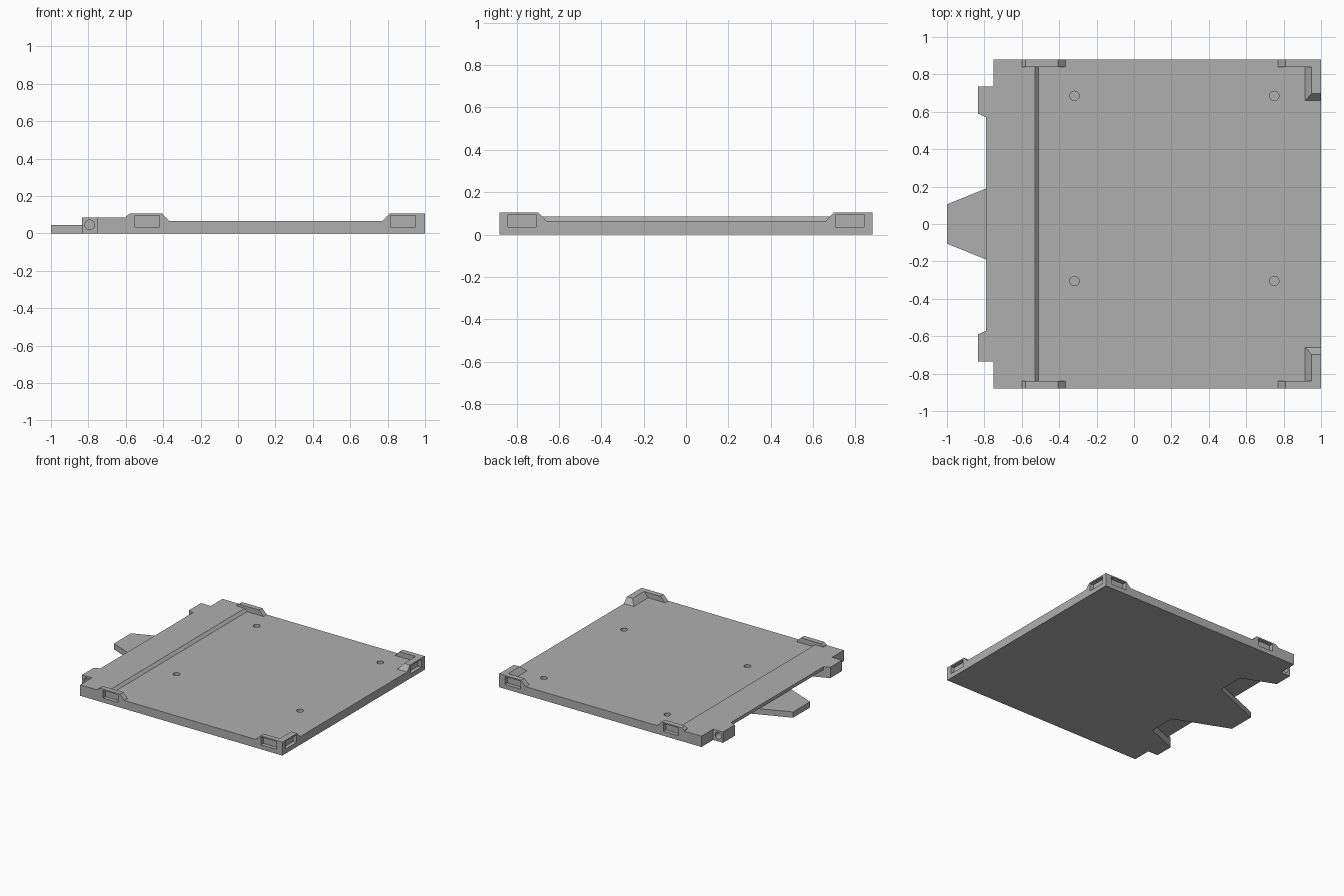
import bpy
import bmesh
import math
from mathutils import Vector

cube = bpy.data.objects.get("Cube")
if cube:
    bpy.data.objects.remove(cube, do_unlink=True)

# One grey plastic for everything
grey = bpy.data.materials.new("grey_plastic")
grey.use_nodes = True
colour = (0.43, 0.43, 0.43, 1)
grey.diffuse_color = colour
grey.node_tree.nodes["Principled BSDF"].inputs["Base Color"].default_value = colour


def finish(name, bm):
    bmesh.ops.recalc_face_normals(bm, faces=bm.faces)
    mesh = bpy.data.meshes.new(name)
    bm.to_mesh(mesh)
    bm.free()
    mesh.materials.append(grey)
    obj = bpy.data.objects.new(name, mesh)
    bpy.context.scene.collection.objects.link(obj)
    return obj


def prism(name, outline, axis, low, high):
    """Extrude a 2D outline along an axis; the outline uses the other two axes in order."""
    def point(p, h):
        c = list(p)
        c.insert("xyz".index(axis), h)
        return Vector(c)
    bm = bmesh.new()
    face = bm.faces.new([bm.verts.new(point(p, low)) for p in outline])
    out = bmesh.ops.extrude_face_region(bm, geom=[face])
    verts = [v for v in out["geom"] if isinstance(v, bmesh.types.BMVert)]
    shift = point((0, 0), high - low)
    bmesh.ops.translate(bm, vec=shift, verts=verts)
    return finish(name, bm)


def rect(a0, a1, b0, b1):
    return [(a0, b0), (a1, b0), (a1, b1), (a0, b1)]


def circle(a, b, r, n=24):
    return [(a + r * math.cos(2 * math.pi * i / n), b + r * math.sin(2 * math.pi * i / n))
            for i in range(n)]


def hull(name, points):
    bm = bmesh.new()
    for p in points:
        bm.verts.new(p)
    bmesh.ops.convex_hull(bm, input=bm.verts)
    return finish(name, bm)


def combine(target, tool, operation):
    mod = target.modifiers.new("combine", "BOOLEAN")
    mod.operation = operation
    mod.solver = "EXACT"
    mod.object = tool
    bpy.context.view_layer.objects.active = target
    bpy.ops.object.modifier_apply(modifier=mod.name)
    bpy.data.objects.remove(tool, do_unlink=True)


HALF = 0.88     # half depth of the plate
FLOOR = 0.065   # height of the main deck
RIM = 0.085     # height of the raised strip
TOP = 0.105     # height of the corner clips

# Plate outline with hinge ears and the recess between them
half = [(1, HALF), (-0.75, HALF), (-0.75, 0.735), (-0.835, 0.735), (-0.835, 0.59), (-0.58, 0.485)]
outline = half + [(x, -y) for x, y in reversed(half)]
plate = prism("base_plate", outline, "z", 0, RIM)

# Lower the main deck, leaving a sloped step along the raised strip
step = [(-0.53, RIM), (-0.51, FLOOR), (1.1, FLOOR), (1.1, 0.2), (-0.53, 0.2)]
combine(plate, prism("deck_cutter", step, "y", -1, 1), "DIFFERENCE")

# Thin flap that overhangs the recess
combine(plate, prism("edge_flap", rect(-0.79, -0.56, -0.65, 0.65), "z", 0.06, RIM), "UNION")

# Corner clips, mirrored front to back
end_clip = [(-0.6, 0.05), (-0.6, 0.09), (-0.58, TOP), (-0.405, TOP), (-0.367, FLOOR), (-0.367, 0.05)]
corner_clip = [(0.77, 0.05), (0.77, FLOOR), (0.81, TOP), (1, TOP), (1, 0.05)]
for s in (-1, 1):
    for profile in (end_clip, corner_clip):
        combine(plate, prism("clip", profile, "y", s * 0.84, s * HALF), "UNION")
    wedge = [(x, s * y, z) for x0, y0, z in ((0.915, 0.66, 0.05), (0.915, 0.66, FLOOR), (0.95, 0.697, TOP))
             for x in (x0, 1) for y in (y0, 0.86)]
    combine(plate, hull("side_clip", wedge), "UNION")

# Slots in the clips, pin holes in the hinge ears
for s in (-1, 1):
    for x0, x1 in ((-0.55, -0.42), (0.815, 0.95)):
        combine(plate, prism("slot_cutter", rect(x0, x1, 0.035, 0.095), "y", s * 0.85, s * 0.95), "DIFFERENCE")
    side = rect(s * 0.705, s * 0.84, 0.035, 0.095)
    combine(plate, prism("slot_cutter", side, "x", 0.97, 1.1), "DIFFERENCE")
    combine(plate, prism("pin_cutter", circle(-0.793, 0.045, 0.026), "y", s * 0.66, s * 0.8), "DIFFERENCE")

# Round holes in the deck
for x in (-0.318, 0.75):
    for y in (-0.305, 0.685):
        combine(plate, prism("hole_cutter", circle(x, y, 0.025), "z", 0.03, 0.2), "DIFFERENCE")

# Tapered tab reaching out under the flap
tab = [(-1, 0.105), (-1, -0.105), (-0.58, -0.275), (-0.58, 0.275)]
prism("pull_tab", tab, "z", 0, 0.045)
